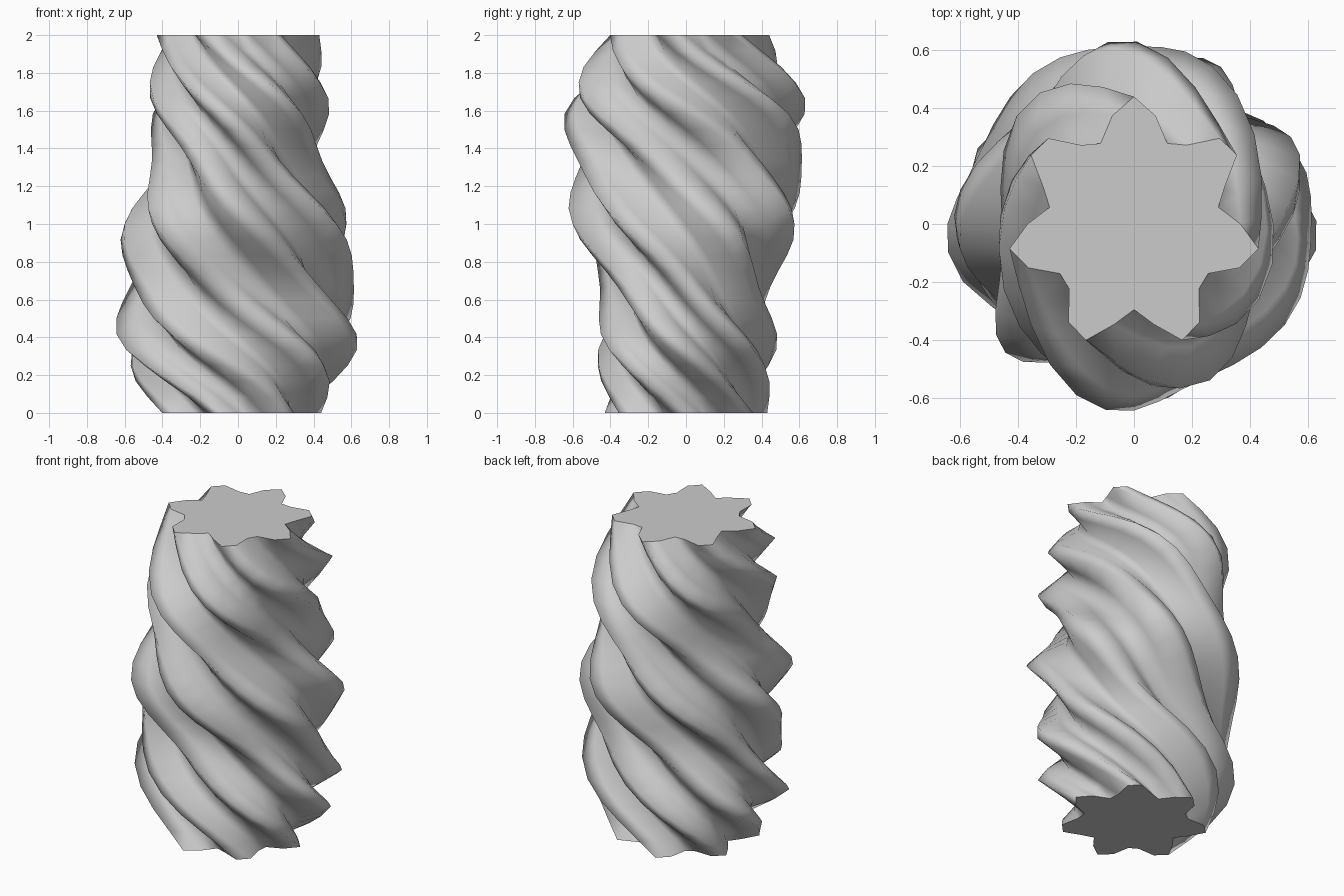
import bpy, math

if "Cube" in bpy.data.objects:
    bpy.data.objects.remove(bpy.data.objects["Cube"])

SIDES, RINGS, H = 32, 24, 2.0

# Seven-lobed twisted column with a rippled swell, wider along x low down and along y high up
verts, faces = [], []
for j in range(RINGS + 1):
    z = H * j / RINGS
    wave = math.sin(math.pi * z)
    swell = 1 + 0.26 * math.sin(math.pi * z / H) + 0.17 * math.sin(1.5 * math.pi * z) ** 2
    sx, sy = swell + 0.2 * wave, swell - 0.2 * wave
    twist = -1.5 * math.pi * z / H - 0.2 * wave
    for i in range(SIDES):
        a = 2 * math.pi * i / SIDES
        r = 0.368 + 0.072 * math.cos(7 * a)
        verts.append((sx * r * math.cos(a + twist), sy * r * math.sin(a + twist), z))
for j in range(RINGS):
    for i in range(SIDES):
        k = (i + 1) % SIDES
        faces.append((j * SIDES + i, j * SIDES + k, (j + 1) * SIDES + k, (j + 1) * SIDES + i))
# End caps
faces.append(tuple(reversed(range(SIDES))))
faces.append(tuple(RINGS * SIDES + i for i in range(SIDES)))

mesh = bpy.data.meshes.new("twisted_column")
mesh.from_pydata(verts, [], faces)
mesh.update()
column = bpy.data.objects.new("twisted_column", mesh)
bpy.context.collection.objects.link(column)

mat = bpy.data.materials.new("light grey")
mat.diffuse_color = (0.6, 0.6, 0.6, 1)
mat.use_nodes = True
mat.node_tree.nodes["Principled BSDF"].inputs["Base Color"].default_value = mat.diffuse_color
mesh.materials.append(mat)

# Smooth sides, flat caps with crisp rims
for p in mesh.polygons:
    p.use_smooth = len(p.vertices) == 4
for e in mesh.edges:
    za, zb = (mesh.vertices[v].co.z for v in e.vertices)
    e.use_edge_sharp = za == zb and za in (0.0, H)
